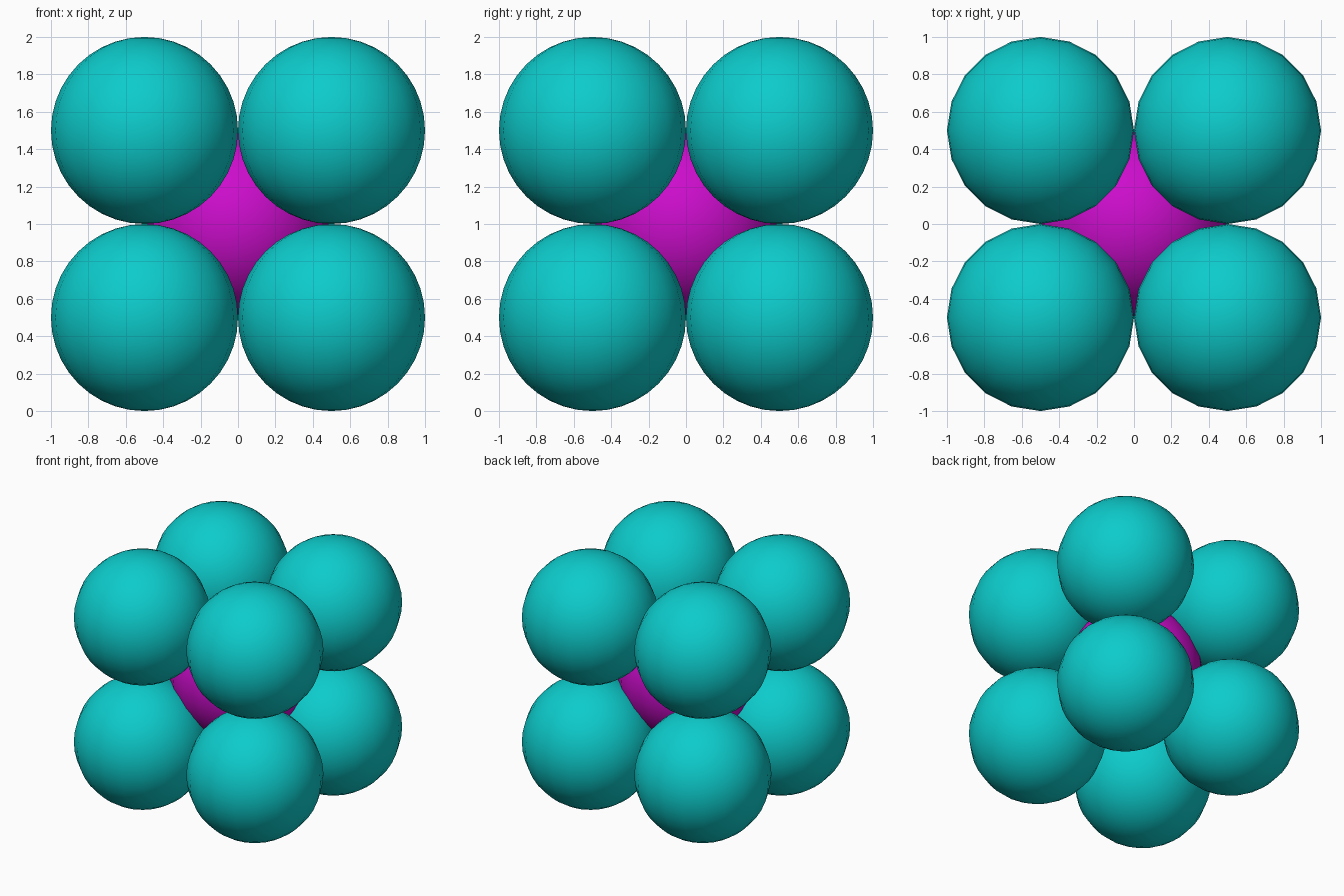
import bpy

default_cube = bpy.data.objects.get("Cube")
if default_cube:
    bpy.data.objects.remove(default_cube, do_unlink=True)

RADIUS = 0.5


def make_material(name, color):
    mat = bpy.data.materials.new(name)
    mat.use_nodes = True
    mat.diffuse_color = color
    mat.node_tree.nodes["Principled BSDF"].inputs["Base Color"].default_value = color
    return mat


def add_ball(name, location, mat):
    bpy.ops.mesh.primitive_uv_sphere_add(
        segments=20, ring_count=20, radius=RADIUS, location=location)
    ball = bpy.context.object
    ball.name = name
    ball.data.materials.append(mat)
    bpy.ops.object.shade_smooth()


teal = make_material("teal", (0.004, 0.6, 0.6, 1))
magenta = make_material("magenta", (0.6, 0.004, 0.6, 1))

# Ball in the middle of the cluster
add_ball("center_ball", (0, 0, 2 * RADIUS), magenta)

# Eight touching balls at the corners of a cube
for side, sx in (("left", 1), ("right", -1)):
    for depth, sy in (("front", -1), ("back", 1)):
        for level, sz in (("lower", 1), ("upper", 3)):
            add_ball(f"{level}_{depth}_{side}_ball",
                     (sx * RADIUS, sy * RADIUS, sz * RADIUS), teal)
